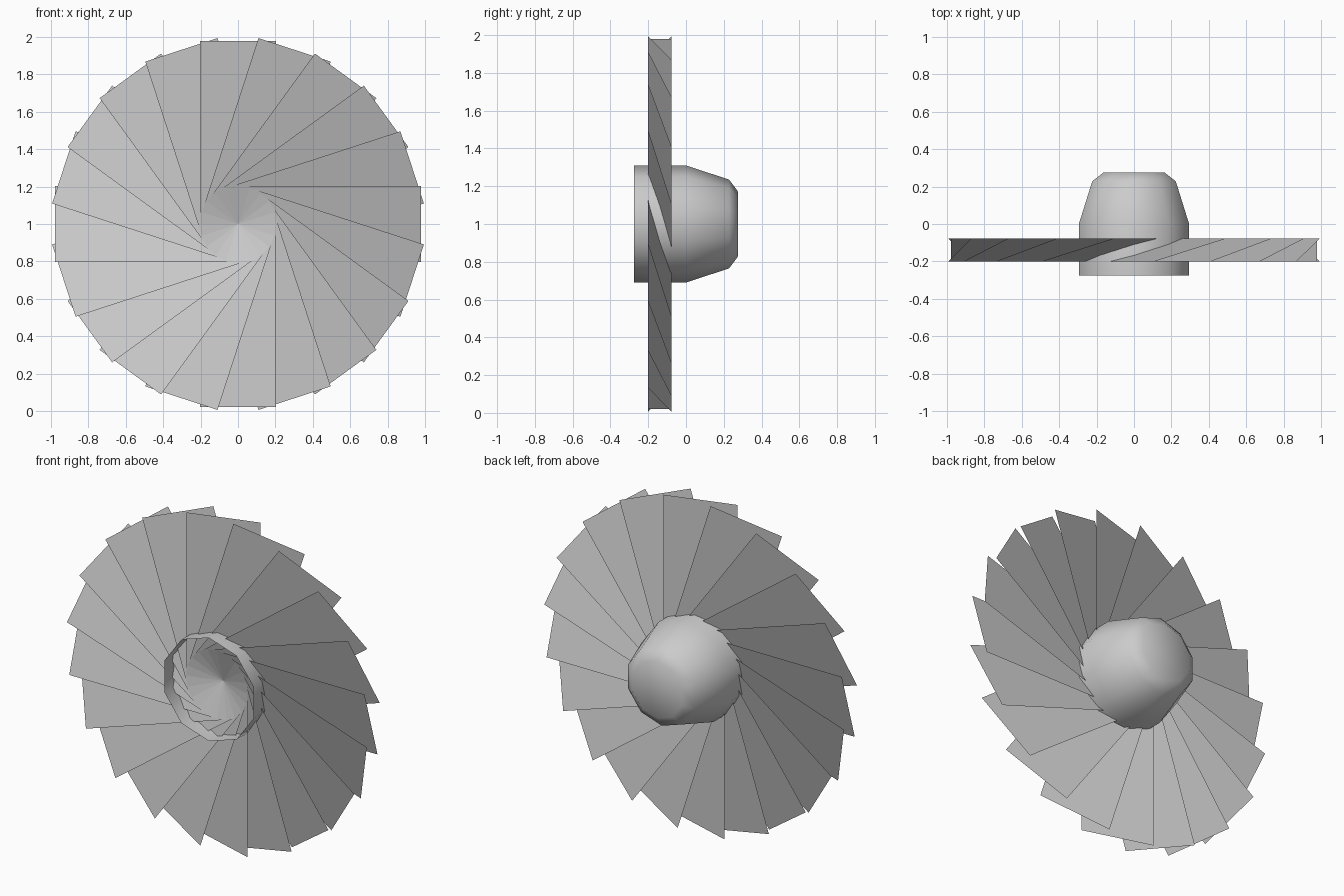
import bpy
import bmesh
import math
from mathutils import Matrix

cube = bpy.data.objects.get("Cube")
if cube:
    bpy.data.objects.remove(cube, do_unlink=True)

GREY = (0.6, 0.6, 0.6, 1.0)
grey = bpy.data.materials.new("plain grey")
grey.use_nodes = True
grey.diffuse_color = GREY
grey.node_tree.nodes["Principled BSDF"].inputs["Base Color"].default_value = GREY

BLADES = 20
HUB_SIDES = 10


def add_object(name, bm, smooth=False):
    mesh = bpy.data.meshes.new(name)
    for face in bm.faces:
        face.smooth = smooth
    bm.to_mesh(mesh)
    bm.free()
    mesh.materials.append(grey)
    obj = bpy.data.objects.new(name, mesh)
    obj.location = (0, 0, 1)
    bpy.context.collection.objects.link(obj)
    return obj


# Hub: a thin shell, open at the front and closed at the back
profile = [(-0.275, 0.31), (0.0, 0.31), (0.228, 0.235), (0.275, 0.172)]
bm = bmesh.new()
rings = []
for y, radius in profile:
    angles = [2 * math.pi * i / HUB_SIDES for i in range(HUB_SIDES)]
    rings.append([bm.verts.new((radius * math.sin(a), y, radius * math.cos(a)))
                  for a in angles])
for near, far in zip(rings, rings[1:]):
    for i in range(HUB_SIDES):
        j = (i + 1) % HUB_SIDES
        bm.faces.new((near[i], far[i], far[j], near[j]))
bm.faces.new(rings[-1][::-1])
bm.normal_update()
# the side facets must point away from the axis
if bm.faces[:][0].normal.dot(bm.faces[:][0].calc_center_median()) < 0:
    bmesh.ops.reverse_faces(bm, faces=bm.faces[:])
add_object("hub", bm, smooth=True)

# Blades: flat pitched plates running from the axis to the rim
HALF_WIDTH, LENGTH = 0.203, 0.979
FRONT, BACK = -0.2, -0.077
for i in range(BLADES):
    bm = bmesh.new()
    corners = [(-HALF_WIDTH, FRONT, 0), (HALF_WIDTH, BACK, 0),
               (HALF_WIDTH, BACK, LENGTH), (-HALF_WIDTH, FRONT, LENGTH)]
    bm.faces.new([bm.verts.new(c) for c in corners])
    bm.transform(Matrix.Rotation(2 * math.pi * i / BLADES, 4, 'Y'))
    add_object(f"blade_{i + 1}", bm)
